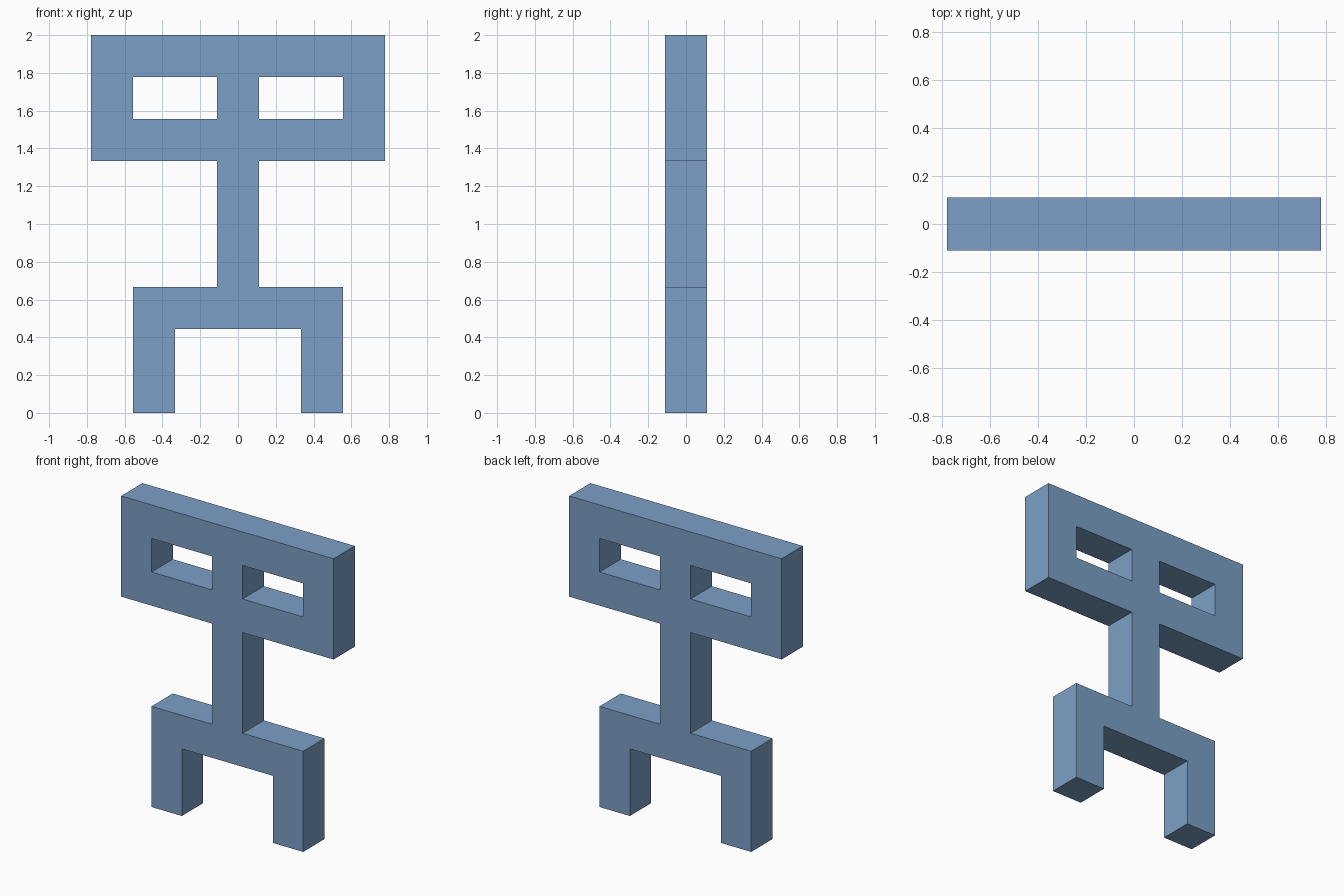
import bpy
import bmesh

cube = bpy.data.objects.get("Cube")
if cube:
    bpy.data.objects.remove(cube, do_unlink=True)

U = 2 / 9  # one block; the figure is 7 wide, 9 tall and 1 deep

# Each part is a rectangle of blocks: column start, column end, row start, row end
PARTS = {
    "left_leg": (5, 6, 0, 2),
    "right_leg": (1, 2, 0, 2),
    "hips": (1, 6, 2, 3),
    "neck": (3, 4, 3, 6),
    "head": (0, 7, 6, 9),
}
EYE_HOLES = {(1, 7), (2, 7), (4, 7), (5, 7)}

# Collect the filled blocks, leaving the eye holes open
cells = set()
for c0, c1, r0, r1 in PARTS.values():
    cells |= {(c, r) for c in range(c0, c1) for r in range(r0, r1)}
cells -= EYE_HOLES

# Front sheet of squares, welded into one silhouette
bm = bmesh.new()
for c, r in sorted(cells):
    corners = [(c, r), (c + 1, r), (c + 1, r + 1), (c, r + 1)]
    bm.faces.new([bm.verts.new(((x - 3.5) * U, -U / 2, z * U)) for x, z in corners])
bmesh.ops.remove_doubles(bm, verts=bm.verts, dist=0.001)

# Extrude to full depth, giving a closed solid
back = bmesh.ops.extrude_face_region(bm, geom=bm.faces[:], use_keep_orig=True)["geom"]
bmesh.ops.translate(bm, vec=(0, U, 0),
                    verts=[g for g in back if isinstance(g, bmesh.types.BMVert)])
bmesh.ops.recalc_face_normals(bm, faces=bm.faces[:])

# Merge the flat squares
bmesh.ops.dissolve_limit(bm, angle_limit=0.01, verts=bm.verts[:], edges=bm.edges[:])

mesh = bpy.data.meshes.new("block_figure")
bm.to_mesh(mesh)
bm.free()
figure = bpy.data.objects.new("block_figure", mesh)
bpy.context.collection.objects.link(figure)

# Single flat colour
blue = bpy.data.materials.new("steel_blue")
blue.use_nodes = True
color = (0.20, 0.35, 0.57, 1)
blue.diffuse_color = color
blue.node_tree.nodes["Principled BSDF"].inputs["Base Color"].default_value = color
mesh.materials.append(blue)
